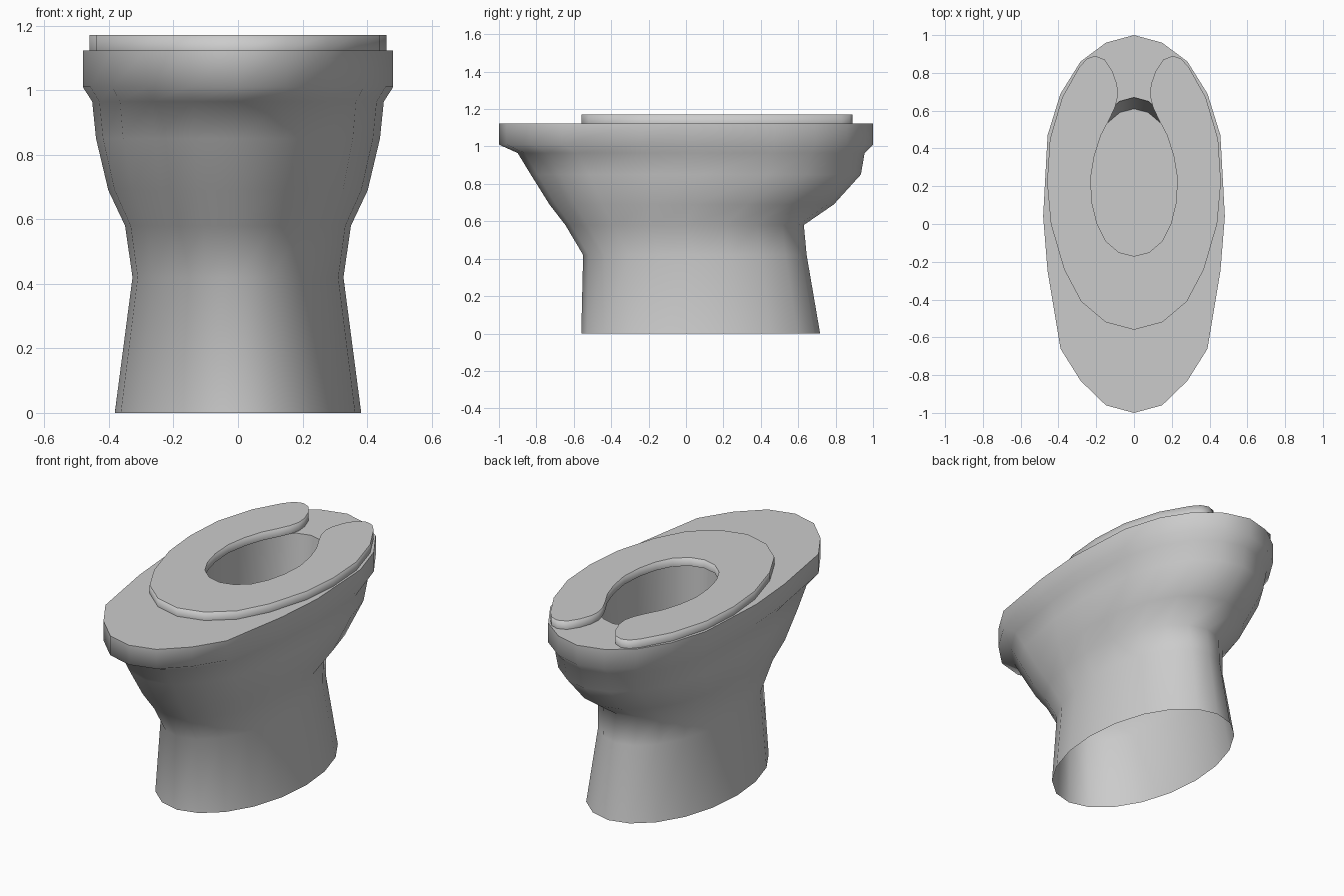
import bpy, bmesh, math

if "Cube" in bpy.data.objects:
    bpy.data.objects.remove(bpy.data.objects["Cube"])

N = 20
# rim height values per 18 degree step, back to front (slightly fuller than an ellipse)
RIM_Y = [1, .96, .86, .69, .47, .04, -.25, -.66, -.83, -.96, -1]


def finish(bm, name, angle):
    mesh = bpy.data.meshes.new(name)
    bm.to_mesh(mesh)
    bm.free()
    ob = bpy.data.objects.new(name, mesh)
    bpy.context.collection.objects.link(ob)
    bpy.ops.object.select_all(action='DESELECT')
    ob.select_set(True)
    bpy.context.view_layer.objects.active = ob
    bpy.ops.object.shade_smooth_by_angle(angle=math.radians(angle))
    return ob


def ring(bm, z, rx, y0, y1, full):
    verts = []
    for i in range(N):
        a = 2 * math.pi * i / N
        y = math.cos(a) * (1 - full) + RIM_Y[min(i, N - i)] * full
        verts.append(bm.verts.new((rx * math.sin(a), (y0 + y1) / 2 + y * (y1 - y0) / 2, z)))
    return verts


# Bowl: open-bottomed pedestal, flared body, rim, then down into the basin
sections = [  # z, half width, front y, back y, rim shape amount
    (0, .382, -.56, .717, 0),
    (.42, .327, -.55, .645, 0),
    (.58, .35, -.645, .63, .2),
    (.69, .402, -.73, .79, .5),
    (.85, .44, -.83, .935, .8),
    (.965, .452, -.90, .955, 1),
    (1.01, .481, -1, 1, 1),
    (1.123, .481, -1, 1, 1),
    (1.123, .25, -.19, .67, 0),
    (.5, .24, -.18, .61, 0),
]
bm = bmesh.new()
rings = [ring(bm, *s) for s in sections]
for a, b in zip(rings, rings[1:]):
    for i in range(N):
        j = (i + 1) % N
        bm.faces.new((a[j], a[i], b[i], b[j]))
bm.faces.new(rings[-1])
bmesh.ops.recalc_face_normals(bm, faces=bm.faces[:])
finish(bm, "bowl", 72)

# Seat: open-backed ring, right half of the outline mirrored to the left
half = [(0, -.56), (.15, -.52), (.28, -.41), (.37, -.24), (.44, 0), (.46, .22),
        (.445, .45), (.38, .67), (.29, .83), (.25, .875), (.205, .89), (.155, .87),
        (.115, .81), (.09, .74), (.085, .68), (.10, .62), (.13, .555), (.175, .47),
        (.21, .36), (.23, .24), (.222, .11), (.195, 0), (.15, -.09), (.08, -.15), (0, -.17)]
outline = half + [(-x, y) for x, y in half[-2:0:-1]]
bm = bmesh.new()
low, high = ([bm.verts.new((x, y, z)) for x, y in outline] for z in (1.123, 1.172))
for i in range(len(outline)):
    j = (i + 1) % len(outline)
    bm.faces.new((low[i], low[j], high[j], high[i]))
top = bm.faces.new(high)
# soft shaded border around the top
bmesh.ops.inset_region(bm, faces=[top], thickness=.05, use_even_offset=True)
bmesh.ops.triangulate(bm, faces=[f for f in bm.faces if len(f.verts) > 4])
bmesh.ops.recalc_face_normals(bm, faces=bm.faces[:])
finish(bm, "seat", 100)
